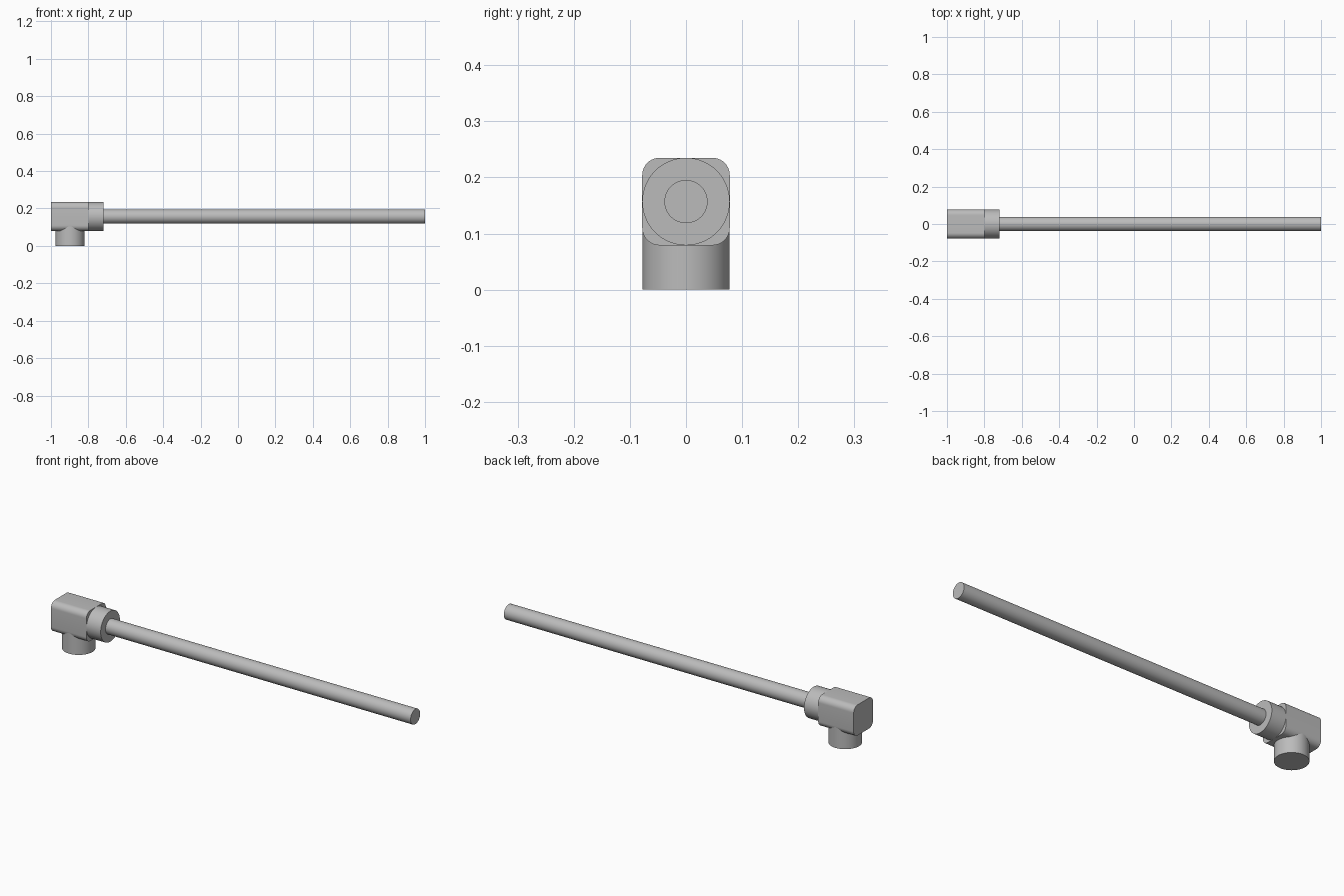
import bpy, bmesh, math
from mathutils import Matrix

cube = bpy.data.objects.get("Cube")
if cube:
    bpy.data.objects.remove(cube)

AXIS_Z = 0.157   # height of the horizontal axis
HALF = 0.078     # half width of the body, also the collar radius

metal = bpy.data.materials.new("light_grey")
metal.use_nodes = True
grey = (0.5, 0.5, 0.5, 1)
metal.diffuse_color = grey
metal.node_tree.nodes["Principled BSDF"].inputs["Base Color"].default_value = grey


def finish(bm, name):
    bmesh.ops.recalc_face_normals(bm, faces=bm.faces)
    mesh = bpy.data.meshes.new(name)
    bm.to_mesh(mesh)
    bm.free()
    mesh.materials.append(metal)
    obj = bpy.data.objects.new(name, mesh)
    bpy.context.collection.objects.link(obj)
    bpy.ops.object.select_all(action='DESELECT')
    obj.select_set(True)
    bpy.context.view_layer.objects.active = obj
    bpy.ops.object.shade_smooth_by_angle(angle=math.radians(35))
    return obj


def cylinder(name, radius, start, end, along_x=True, offset=0.0):
    """Capped cylinder along x on the main axis, or along z at x = offset."""
    bm = bmesh.new()
    bmesh.ops.create_cone(bm, cap_ends=True, segments=64, radius1=radius,
                          radius2=radius, depth=end - start)
    mid = (start + end) / 2
    if along_x:
        place = Matrix.Translation((mid, 0, AXIS_Z)) @ Matrix.Rotation(math.pi / 2, 4, 'Y')
    else:
        place = Matrix.Translation((offset, 0, mid))
    bm.transform(place)
    return finish(bm, name)


# Elbow body: a block whose four long edges are rounded
bm = bmesh.new()
bmesh.ops.create_cube(bm, size=1)
bm.transform(Matrix.Translation((-0.9, 0, AXIS_Z)) @ Matrix.Diagonal((0.2, 2 * HALF, 2 * HALF, 1)))
long_edges = [e for e in bm.edges if abs(e.verts[0].co.x - e.verts[1].co.x) > 0.1]
bmesh.ops.bevel(bm, geom=long_edges, offset=0.031, segments=10, profile=0.5, affect='EDGES')
finish(bm, "elbow_body")

# Collar, rod and downward connector
cylinder("collar", HALF, -0.81, -0.72)
cylinder("rod", 0.0385, -0.73, 1.0)
cylinder("connector_stem", HALF - 0.0003, 0.0, AXIS_Z, along_x=False, offset=-0.898)
